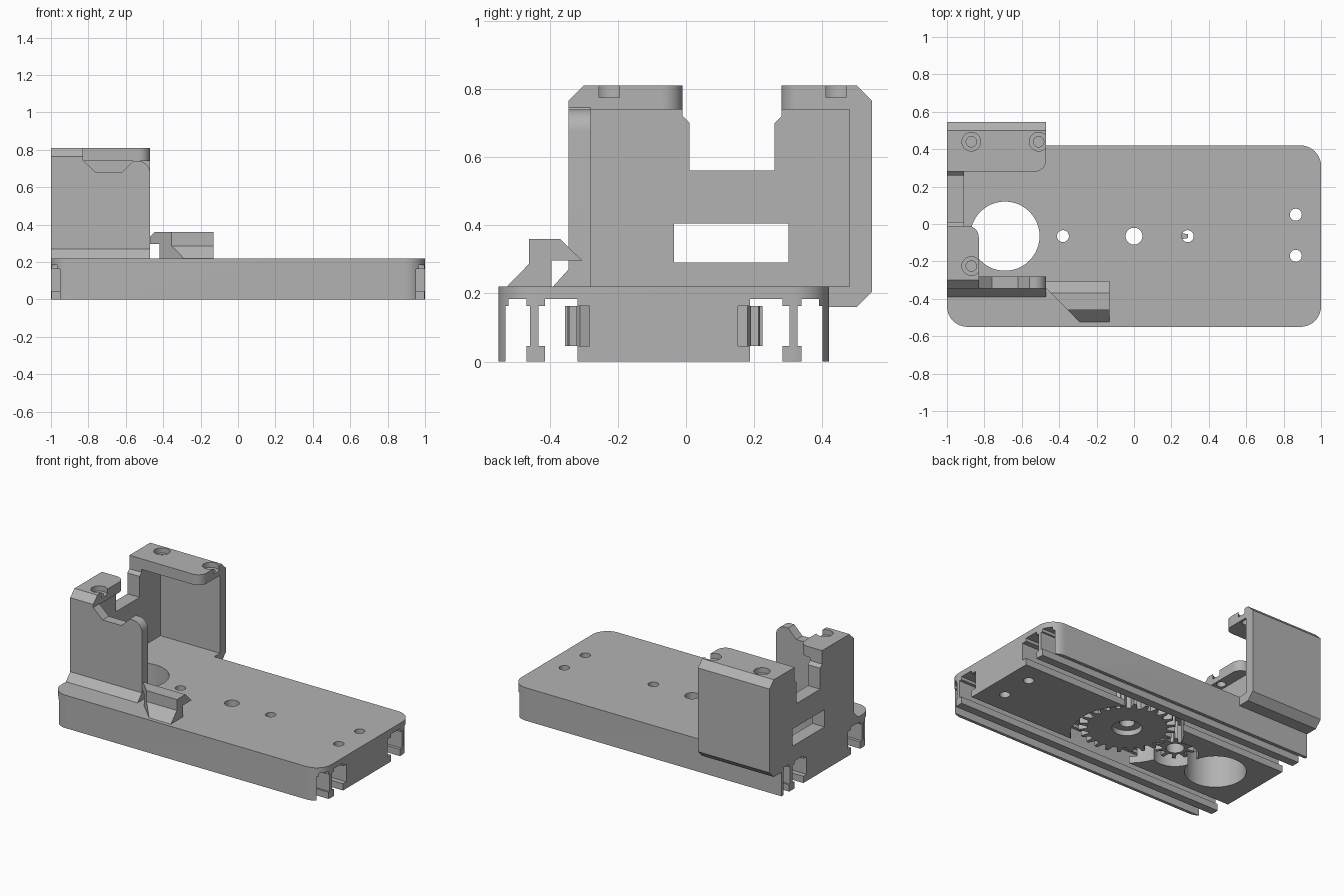
import bpy, bmesh
from math import sin, cos, pi, radians
from mathutils import Vector

cube = bpy.data.objects.get("Cube")
if cube:
    bpy.data.objects.remove(cube, do_unlink=True)

grey = bpy.data.materials.new("plain grey")
grey.use_nodes = True
COLOUR = (0.45, 0.45, 0.45, 1)
grey.diffuse_color = COLOUR
grey.node_tree.nodes["Principled BSDF"].inputs["Base Color"].default_value = COLOUR

MID = -0.065  # centre line of the base along y


def prism(name, pts, axis, lo, hi, bisect=None):
    """Extrude a 2D outline along an axis; optionally trim by a plane."""
    place = {"x": lambda a, b: (lo, a, b),
             "y": lambda a, b: (a, lo, b),
             "z": lambda a, b: (a, b, lo)}[axis]
    bm = bmesh.new()
    face = bm.faces.new([bm.verts.new(place(*p)) for p in pts])
    ext = bmesh.ops.extrude_face_region(bm, geom=[face])
    shift = Vector([(hi - lo) * (axis == c) for c in "xyz"])
    bmesh.ops.translate(bm, vec=shift,
                        verts=[v for v in ext["geom"] if isinstance(v, bmesh.types.BMVert)])
    if bisect:
        co, no = bisect
        bmesh.ops.bisect_plane(bm, geom=bm.verts[:] + bm.edges[:] + bm.faces[:],
                               plane_co=co, plane_no=no, clear_outer=True)
        bmesh.ops.holes_fill(bm, edges=[e for e in bm.edges if e.is_boundary])
    bmesh.ops.recalc_face_normals(bm, faces=bm.faces)
    mesh = bpy.data.meshes.new(name)
    bm.to_mesh(mesh)
    bm.free()
    mesh.materials.append(grey)
    obj = bpy.data.objects.new(name, mesh)
    bpy.context.collection.objects.link(obj)
    return obj


def arc(cx, cy, r, a0, a1, n=10):
    return [(cx + r * cos(radians(a0 + (a1 - a0) * i / n)),
             cy + r * sin(radians(a0 + (a1 - a0) * i / n))) for i in range(n + 1)]


def rod(x, y, r, lo, hi):
    return prism("hole_cutter", arc(x, y, r, 0, 360, 48)[:-1], "z", lo, hi)


def box(x0, x1, y0, y1, z0, z1):
    return prism("box_cutter", [(x0, y0), (x1, y0), (x1, y1), (x0, y1)], "z", z0, z1)


def combine(obj, others, operation):
    """Apply booleans and remove the helper objects."""
    bpy.context.view_layer.objects.active = obj
    for other in others:
        mod = obj.modifiers.new("bool", "BOOLEAN")
        mod.operation, mod.solver, mod.object = operation, "EXACT", other
        bpy.ops.object.modifier_apply(modifier=mod.name)
        bpy.data.objects.remove(other, do_unlink=True)


# Base: slotted cross-section along x, trimmed to a rounded outline
half = [(.253, 0), (.253, .045), (.218, .045), (.218, .163), (.253, .163), (.253, .183),
        (.348, .183), (.348, .163), (.368, .163), (.368, .045), (.348, .045), (.348, 0),
        (.403, 0), (.403, .045), (.392, .045), (.392, .163), (.403, .163), (.403, .183),
        (.455, .183), (.455, .163), (.465, .163), (.465, 0), (.485, 0), (.485, .22)]
section = [(MID - d, z) for d, z in reversed(half)] + [(MID + d, z) for d, z in half]
base = prism("base", section, "x", -1.0, 1.0)
R = .11
front, back = MID - .485, MID + .485
outline = (arc(-1 + R, front + R, R, 180, 270) + arc(1 - R, front + R, R, 270, 360)
           + arc(1 - R, back - R, R, 0, 90) + [(-1, back)])
combine(base, [prism("outline_cutter", outline, "z", -.1, .4)], "INTERSECT")

# Base pockets for the gears, motor opening and screw holes
cuts = [rod(0, MID, .34, -.1, .168), rod(-.375, MID, .14, -.1, .168),
        rod(-.69, MID, .185, -.1, .4), rod(0, MID, .045, -.1, .4)]
cuts += [rod(x, y, .032, -.1, .4) for x, y in
         [(-.38, MID), (.287, MID), (.865, .05), (.865, -.17)]]
combine(base, cuts, "DIFFERENCE")


# Gears hidden under the base
def gear(name, x, teeth, root, tip, bore, phase):
    pts = []
    for i in range(teeth):
        for step, r in ((-.30, root), (-.13, tip), (.13, tip), (.30, root)):
            a = (i + step + phase) * 2 * pi / teeth
            pts.append((x + r * cos(a), MID + r * sin(a)))
    obj = prism(name, pts, "z", .045, .163)
    combine(obj, [rod(x, MID, bore, 0, .3)], "DIFFERENCE")
    return obj


large_gear = gear("large_gear", 0, 24, .24, .29, .045, 0)
combine(large_gear, [rod(0, MID, .09, 0, .08)], "DIFFERENCE")
small_gear = gear("small_gear", -.375, 10, .075, .12, .055, .5)

# Bracket: back wall, side wall, front wall, foot and top shelves
bracket = prism("bracket", [(.42, .16), (.5, .16), (.545, .205), (.545, .765), (.5, .81),
                            (.48, .81), (.48, .22), (.42, .22)], "x", -1, -.47)
side_wall = prism("side_wall", [(-.3, .22), (.5, .22), (.5, .75), (.28, .75), (.28, .72),
                                (.26, .7), (.26, .56), (.01, .56), (.01, .7), (-.01, .72),
                                (-.01, .75), (-.3, .75)], "x", -1, -.91)
front_wall = prism("front_wall", [(-1, .22), (-.47, .22)] + arc(-.535, .675, .065, 0, 90)
                   + [(-.56, .74), (-.62, .68), (-.76, .68), (-.83, .745), (-.83, .81),
                      (-1, .81)], "y", -.345, -.28,
                   bisect=((0, -.345, .765), (0, -1, 1)))
front_foot = prism("front_foot", [(-.39, .22), (-.345, .27), (-.33, .27), (-.33, .22)],
                   "x", -1, -.47)
back_shelf = prism("back_shelf", [(-1, .5), (-1, .28)] + arc(-.53, .34, .06, 270, 360)
                   + [(-.47, .5)], "z", .74, .81)
front_shelf = prism("front_shelf", [(-1, -.3), (-.83, -.3)] + arc(-.89, -.07, .06, 0, 90)
                    + [(-1, -.01)], "z", .74, .81)
combine(bracket, [back_shelf, side_wall, front_wall, front_shelf, front_foot], "UNION")

# Bracket window and countersunk screw holes
cuts = [box(-1.1, -.8, -.035, .3, .29, .405)]
for x, y in [(-.87, .44), (-.51, .44), (-.87, -.225)]:
    cuts += [rod(x, y, .05, .775, .9), rod(x, y, .028, .7, .9)]
combine(bracket, cuts, "DIFFERENCE")

# Hooked clip on the front edge, trimmed by a slanted upright plane
clip = prism("clip", [(-.525, .22), (-.46, .287), (-.46, .36), (-.37, .36), (-.305, .297),
                      (-.395, .297), (-.395, .22)], "x", -.47, -.13,
             bisect=((-.47, -.345, 0), (-1, -1, 0)))

# Smooth round surfaces, keep edges sharp
for obj in (base, large_gear, small_gear, bracket, clip):
    bpy.ops.object.select_all(action="DESELECT")
    obj.select_set(True)
    bpy.context.view_layer.objects.active = obj
    bpy.ops.object.shade_smooth_by_angle(angle=radians(25))
